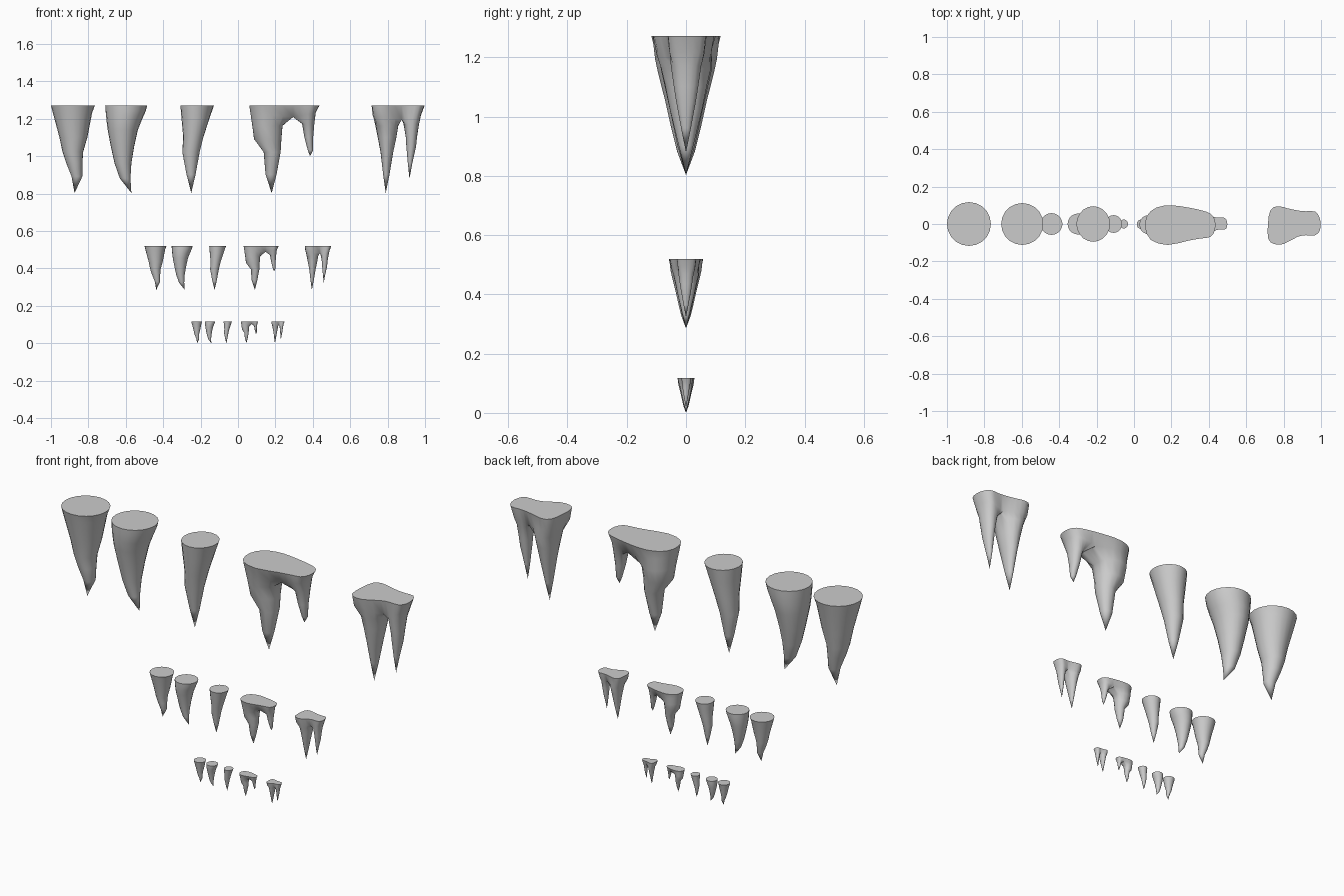
import bpy, bmesh, math
from mathutils import Vector, geometry

if "Cube" in bpy.data.objects:
    bpy.data.objects.remove(bpy.data.objects["Cube"])

SIDES = 20
TIP = 0.469

# Rings: (depth below the cap, left x, right x, half depth in y)
SINGLES = {
    "round_stalactite": dict(tip=-0.874, rings=[
        (0, -1.0, -0.765, 0.117), (0.04, -0.99, -0.78, 0.107), (0.17, -0.955, -0.805, 0.077),
        (0.25, -0.938, -0.828, 0.060), (0.31, -0.918, -0.832, 0.048), (0.38, -0.89, -0.832, 0.030)]),
    "bent_stalactite": dict(tip=-0.57, rings=[
        (0, -0.71, -0.485, 0.112), (0.03, -0.708, -0.493, 0.110), (0.08, -0.703, -0.515, 0.104),
        (0.13, -0.697, -0.535, 0.093), (0.22, -0.68, -0.555, 0.070), (0.31, -0.66, -0.570, 0.050),
        (0.39, -0.632, -0.575, 0.030)]),
    "thin_stalactite": dict(tip=-0.25, rings=[
        (0, -0.308, -0.128, 0.095), (0.07, -0.302, -0.153, 0.083), (0.17, -0.293, -0.185, 0.064),
        (0.25, -0.298, -0.205, 0.048), (0.37, -0.275, -0.227, 0.024)]),
}

# Forked pieces: half outlines (back saddle round the left to the front saddle, then back by the right)
FORKED = {
    "wide_forked_stalactite": dict(
        left=[(0.295, 0.087), (0.2, 0.1), (0.12, 0.088), (0.07, 0.045), (0.06, -0.02),
              (0.09, -0.085), (0.18, -0.112), (0.295, -0.088)],
        right=[(0.36, -0.077), (0.41, -0.068), (0.433, -0.03), (0.433, 0.02), (0.41, 0.055), (0.36, 0.073)],
        saddle=0.063,
        legs=[dict(tip=(0.18, TIP), rings=[(0.11, 0.076, 0.238, 0.088), (0.18, 0.085, 0.232, 0.072),
                   (0.25, 0.137, 0.228, 0.056), (0.37, 0.147, 0.206, 0.03)]),
              dict(tip=(0.385, 0.272), rings=[(0.10, 0.343, 0.408, 0.045), (0.17, 0.355, 0.402, 0.03),
                   (0.24, 0.373, 0.402, 0.014)])]),
    "narrow_forked_stalactite": dict(
        left=[(0.875, 0.072), (0.82, 0.084), (0.77, 0.095), (0.73, 0.075), (0.716, 0.0),
              (0.718, -0.08), (0.75, -0.107), (0.8, -0.107), (0.875, -0.068)],
        right=[(0.92, -0.06), (0.97, -0.06), (0.995, -0.03), (0.995, 0.025), (0.97, 0.066), (0.92, 0.068)],
        saddle=0.078,
        legs=[dict(tip=(0.79, TIP), rings=[(0.11, 0.735, 0.857, 0.084), (0.17, 0.747, 0.847, 0.07),
                   (0.25, 0.762, 0.83, 0.054), (0.37, 0.776, 0.81, 0.025)]),
              dict(tip=(0.917, 0.393), rings=[(0.10, 0.885, 0.968, 0.052), (0.17, 0.897, 0.957, 0.042),
                   (0.22, 0.9, 0.952, 0.034), (0.31, 0.908, 0.932, 0.017)])]),
}


def loop_verts(bm, pts):
    return [bm.verts.new(p) for p in pts]


def bridge(bm, a, b):
    n = len(a)
    for i in range(n):
        bm.faces.new((a[i], a[(i + 1) % n], b[(i + 1) % n], b[i]))


def taper(bm, ring, rings, tip):
    """Loft a starting loop down through elliptical rings to a point."""
    d, l, r, h = rings[0]
    angles = [math.atan2(v.co.y / h, (v.co.x - (l + r) / 2) / ((r - l) / 2)) for v in ring]
    for d, l, r, h in rings:
        nxt = loop_verts(bm, [((l + r) / 2 + math.cos(a) * (r - l) / 2, math.sin(a) * h, -d) for a in angles])
        bridge(bm, ring, nxt)
        ring = nxt
    apex = bm.verts.new((tip[0], 0, -tip[1]))
    for i in range(len(ring)):
        bm.faces.new((ring[i], ring[(i + 1) % len(ring)], apex))


def single(bm, spec):
    d, l, r, h = spec["rings"][0]
    cap = loop_verts(bm, [((l + r) / 2 + math.cos(a) * (r - l) / 2, math.sin(a) * h, 0)
                          for a in (i * math.tau / SIDES for i in range(SIDES))])
    bm.faces.new(cap)
    taper(bm, cap, spec["rings"][1:], (spec["tip"], TIP))


def smooth_outline(pts):
    """Insert a rounded midpoint after each outline point."""
    out, n = [], len(pts)
    for i in range(n):
        p0, p1, p2, p3 = (Vector(pts[(i + k) % n]) for k in (-1, 0, 1, 2))
        out += [p1, (p1 + p2) * 0.5625 - (p0 + p3) * 0.0625]
    return out


def forked(bm, spec):
    outline = smooth_outline(spec["left"] + spec["right"])
    k = 2 * (len(spec["left"]) - 1)
    saddle_x, sd = outline[0].x, spec["saddle"]
    cap = loop_verts(bm, [(p.x, p.y, 0) for p in outline])
    bm.faces.new(cap)
    # Rim below the cap, deepest at the saddle between the legs
    mid = (outline[0].x + outline[len(outline) // 2].x) / 2
    lo, hi = min(p.x for p in outline), max(p.x for p in outline)
    rim_pts = []
    for p in outline:
        side = (p.x - saddle_x) / ((hi if p.x > saddle_x else lo) - saddle_x)
        shrink = 0.02 * side * (1 if p.x > saddle_x else 0.3) * (1 if p.x < saddle_x else -1)
        rim_pts.append((p.x + shrink, p.y * (0.92 - 0.2 * (1 - side) ** 2),
                        -sd + 0.025 * side))
    rim = loop_verts(bm, rim_pts)
    bridge(bm, cap, rim)
    # Ridge across the saddle splits the rim into two leg loops
    a, b = rim[k].co, rim[0].co
    chain = loop_verts(bm, [a.lerp(b, t) + Vector((0, 0, 0.006)) for t in (0.25, 0.5, 0.75)])
    loops = [rim[:k + 1] + chain, rim[k:] + [rim[0]] + chain[::-1]]
    for ring, leg in zip(loops, spec["legs"]):
        taper(bm, ring, leg["rings"], leg["tip"])


def finish(bm, name, scale, top):
    bmesh.ops.recalc_face_normals(bm, faces=bm.faces)
    bmesh.ops.scale(bm, vec=(scale,) * 3, verts=bm.verts)
    bmesh.ops.translate(bm, vec=(0, 0, top), verts=bm.verts)
    mesh = bpy.data.meshes.new(name)
    bm.to_mesh(mesh)
    bm.free()
    ob = bpy.data.objects.new(name, mesh)
    bpy.context.collection.objects.link(ob)
    bpy.ops.object.select_all(action='DESELECT')
    ob.select_set(True)
    bpy.context.view_layer.objects.active = ob
    bpy.ops.object.shade_smooth_by_angle(angle=math.radians(50))


# Three rows of the same five pieces, each half the size of the one above
for size, scale, top in (("large", 1, 1.272), ("medium", 0.5, 0.52), ("small", 0.25, 0.1175)):
    for builder, table in ((single, SINGLES), (forked, FORKED)):
        for name, spec in table.items():
            bm = bmesh.new()
            builder(bm, spec)
            finish(bm, f"{size}_{name}", scale, top)
